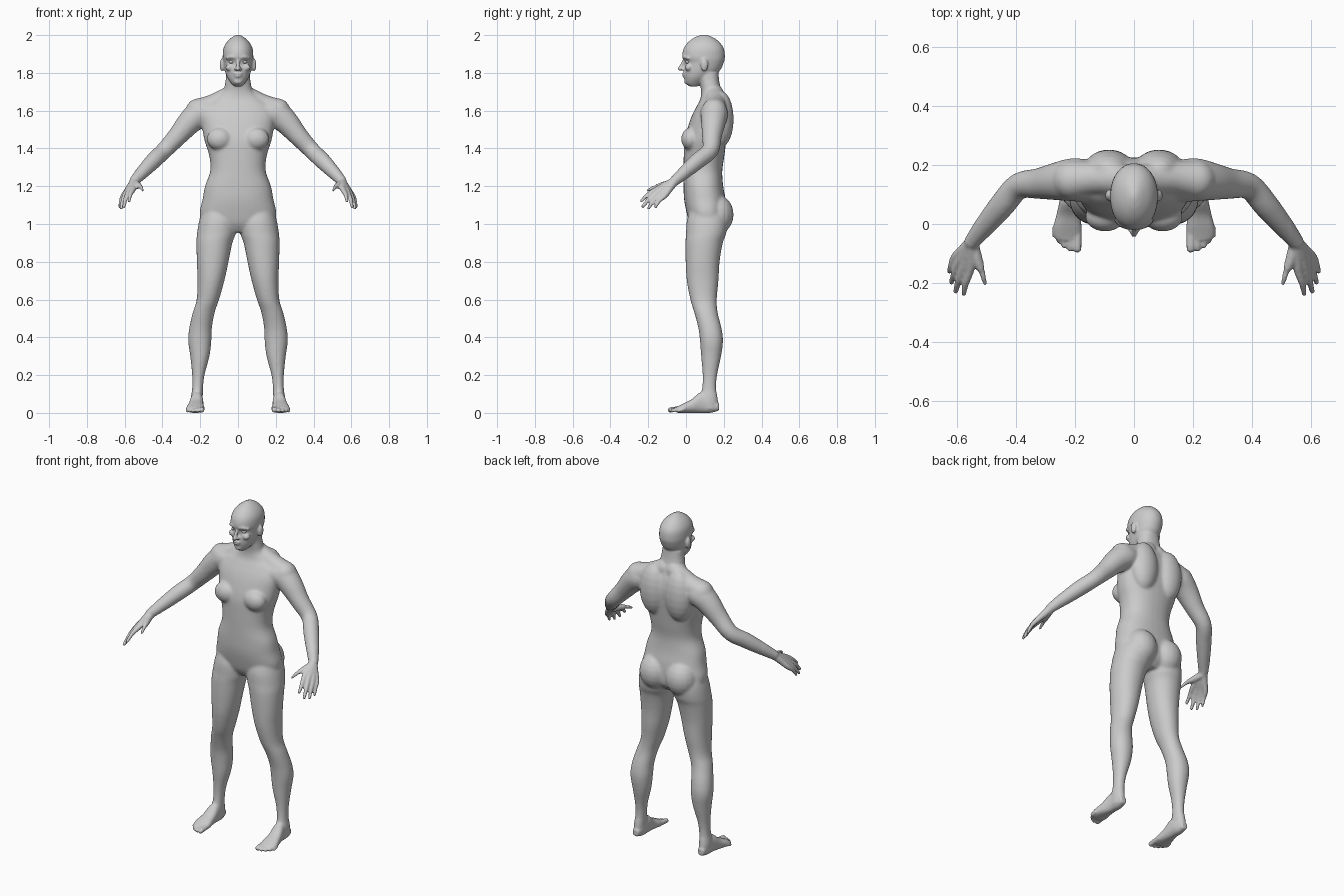
import bpy, bmesh, math
from mathutils import Vector

verts, faces = [], []


def spline(rows, steps=4):
    """Catmull-Rom interpolation through rows of numbers."""
    ext = [rows[0]] + list(rows) + [rows[-1]]
    out = []
    for a, b, c, d in zip(ext, ext[1:], ext[2:], ext[3:]):
        for k in range(steps):
            t = k / steps
            out.append([0.5 * (2 * q + (r - p) * t + (2 * p - 5 * q + 4 * r - s) * t * t
                               + (3 * q - p - 3 * r + s) * t ** 3)
                        for p, q, r, s in zip(a, b, c, d)])
    out.append(list(rows[-1]))
    return out


def skin(rings):
    """Close a stack of point rings into a solid."""
    base, n = len(verts), len(rings[0])
    for ring in rings:
        verts.extend(tuple(p) for p in ring)
    for r in range(len(rings) - 1):
        o = base + r * n
        faces.extend((o + i, o + (i + 1) % n, o + n + (i + 1) % n, o + n + i) for i in range(n))
    faces.append(tuple(range(base, base + n)))
    faces.append(tuple(range(len(verts) - n, len(verts))))


def loft(rows, axis='z', side=1, power=2.3, n=32):
    """Rows are (t, x0, x1, v0, v1); v is y for a z loft and z for a y loft."""
    rings = []
    for t, x0, x1, v0, v1 in spline(rows):
        ring = []
        for i in range(n):
            a = 2 * math.pi * i / n
            c, s = math.cos(a), math.sin(a)
            x = (x0 + x1) / 2 + (x1 - x0) / 2 * math.copysign(abs(c) ** (2 / power), c)
            v = (v0 + v1) / 2 + (v1 - v0) / 2 * math.copysign(abs(s) ** (2 / power), s)
            ring.append((side * x, v, t) if axis == 'z' else (side * x, t, v))
        rings.append(ring)
    skin(rings)


def blob(x, y, z, rx, ry, rz, n=18, m=11):
    rings = []
    for j in range(m):
        b = 0.12 + (math.pi - 0.24) * j / (m - 1)
        rings.append([(x + rx * math.sin(b) * math.cos(2 * math.pi * i / n),
                       y + ry * math.sin(b) * math.sin(2 * math.pi * i / n),
                       z + rz * math.cos(b)) for i in range(n)])
    skin(rings)


def tube(pts, side=1, n=18):
    """Round-ended tube along (x, y, z, radius) points."""
    p = [(Vector((side * q[0], q[1], q[2])), q[3]) for q in spline(pts)]
    rings = []
    for i, (c, r) in enumerate(p):
        d = (p[min(i + 1, len(p) - 1)][0] - p[max(i - 1, 0)][0]).normalized()
        u = d.cross(Vector((0.3 * side, 0.9, 0.3))).normalized()
        w = d.cross(u)
        rings.append([c + r * (math.cos(2 * math.pi * k / n) * u
                               + math.sin(2 * math.pi * k / n) * w) for k in range(n)])
    skin(rings)
    for c, r in (p[0], p[-1]):
        blob(*c, r, r, r)


def centred(rows):
    return [(z, -w, w, f, b) for z, w, f, b in rows]


# Torso and neck: z, half width, front y, back y
loft(centred([
    (0.955, .10, .05, .17), (1.0, .185, .02, .21), (1.06, .203, .003, .215),
    (1.13, .188, -.01, .21), (1.2, .175, -.013, .197), (1.28, .147, -.013, .192),
    (1.36, .152, -.012, .203), (1.44, .177, -.008, .213), (1.52, .192, .012, .222),
    (1.58, .20, .034, .224), (1.63, .175, .06, .215), (1.66, .13, .075, .205),
    (1.70, .082, .08, .19), (1.75, .067, .072, .177), (1.80, .062, .06, .172)]))

# Head: z, half width, front y, back y
loft(centred([
    (1.728, .02, .02, .06), (1.745, .036, -.002, .09), (1.775, .056, -.01, .13),
    (1.81, .069, -.012, .178), (1.855, .077, -.006, .2), (1.885, .081, -.02, .206),
    (1.93, .077, -.012, .2), (1.965, .058, .014, .175), (1.99, .03, .05, .14),
    (2.002, .008, .085, .105)]), power=2.1)

# Nose, lips and chin
tube([(0, -.008, 1.872, .008), (0, -.022, 1.843, .009), (0, -.032, 1.822, .012)])
blob(0, -.01, 1.795, .025, .011, .006)
blob(0, -.009, 1.783, .021, .011, .006)
blob(0, .003, 1.754, .022, .013, .014)

for s in (1, -1):
    # Face: nostril, brow, cheek, ear
    blob(s * .012, -.017, 1.82, .009, .011, .008)
    tube([(.014, -.012, 1.88, .007), (.036, -.008, 1.885, .008), (.06, .012, 1.877, .007)], s)
    blob(s * .045, .014, 1.828, .022, .02, .018)
    blob(s * .085, .097, 1.842, .012, .02, .034)

    # Chest, shoulder blade, buttock
    blob(s * .098, .024, 1.45, .068, .05, .06)
    blob(s * .085, .185, 1.555, .085, .068, .15)
    blob(s * .088, .163, 1.05, .092, .09, .105)

    # Shoulder slope and arm
    tube([(.03, .15, 1.685, .053), (.13, .155, 1.632, .056), (.21, .15, 1.597, .068)], s)
    tube([(.14, .14, 1.585, .07), (.20, .15, 1.583, .074), (.255, .145, 1.54, .066),
          (.32, .137, 1.465, .053), (.39, .128, 1.39, .045), (.445, .066, 1.337, .044),
          (.50, 0, 1.28, .037), (.548, -.06, 1.228, .027)], s)

    # Fingers with palm bones: knuckle, tip, tip radius
    wrist = Vector((.548, -.062, 1.225))
    for knuckle, tip, r in [
            ((.556, -.158, 1.182), (.577, -.237, 1.122), .0085),
            ((.578, -.152, 1.17), (.604, -.228, 1.093), .009),
            ((.595, -.135, 1.158), (.618, -.198, 1.084), .0085),
            ((.606, -.112, 1.15), (.626, -.162, 1.09), .008)]:
        k, t = Vector(knuckle), Vector(tip)
        mid = k.lerp(t, .5) + Vector((.003, -.003, .004))
        tube([(*wrist, .024), (*wrist.lerp(k, .55), .019), (*k, .015),
              (*mid, r + .003), (*t, r)], s, 12)
    tube([(.546, -.07, 1.215, .022), (.53, -.12, 1.205, .019),
          (.514, -.165, 1.195, .013), (.505, -.203, 1.178, .009)], s, 12)

    # Leg: z, inner x, outer x, front y, back y
    loft([(1.10, .03, .18, .03, .195), (1.02, .008, .205, .005, .22),
          (.95, .012, .217, 0, .213), (.9, .03, .22, -.003, .195),
          (.8, .05, .218, -.002, .178), (.7, .072, .214, .004, .172),
          (.6, .1, .219, .023, .163), (.53, .124, .24, .044, .168),
          (.45, .138, .258, .065, .188), (.38, .141, .264, .074, .196),
          (.3, .151, .253, .08, .186), (.2, .177, .243, .088, .165),
          (.13, .185, .243, .085, .16), (.07, .187, .25, .07, .168),
          (.02, .19, .247, .07, .172)], side=s, power=2.1)

    # Foot: y, inner x, outer x, bottom z, top z
    loft([(.174, .2, .238, .012, .05), (.13, .187, .247, 0, .09), (.08, .184, .252, 0, .11),
          (.03, .182, .263, 0, .072), (-.01, .177, .273, 0, .052),
          (-.04, .178, .272, 0, .037), (-.055, .186, .262, .004, .03)], 'y', s)
    # Toes
    for x0, x1, y, r in [(.193, .192, -.083, .0145), (.216, .216, -.083, .0105),
                         (.234, .237, -.073, .01), (.249, .254, -.058, .0095),
                         (.261, .268, -.039, .009)]:
        tube([(x0, -.01, .022, r + .002), (x1, y + .025, .019, r), (x1, y, r + .001, r)], s, 12)

# Join the parts with outward normals
mesh = bpy.data.meshes.new("body_parts")
mesh.from_pydata(verts, [], faces)
bm = bmesh.new()
bm.from_mesh(mesh)
bmesh.ops.recalc_face_normals(bm, faces=bm.faces[:])
bm.to_mesh(mesh)
bm.free()


def add_object(name, data):
    ob = bpy.data.objects.new(name, data)
    bpy.context.collection.objects.link(ob)
    return ob


# Fuse them into one continuous skin
parts = add_object("body_parts", mesh)
remesh = parts.modifiers.new("fuse", 'REMESH')
remesh.mode = 'VOXEL'
remesh.voxel_size = 0.006
deps = bpy.context.evaluated_depsgraph_get()
skin_mesh = bpy.data.meshes.new_from_object(parts.evaluated_get(deps))
bpy.data.objects.remove(parts)

# Soften: lightly everywhere, more on the trunk and limbs
skin_mesh.shade_smooth()
body = add_object("body", skin_mesh)
group = body.vertex_groups.new(name="trunk")
group.add([v.index for v in skin_mesh.vertices
           if .11 < v.co.z < 1.72 and abs(v.co.x) < .53], 1, 'REPLACE')
for name, count, where in (("soften", 2, ""), ("soften_trunk", 16, "trunk")):
    smooth = body.modifiers.new(name, 'SMOOTH')
    smooth.factor = .5
    smooth.iterations = count
    smooth.vertex_group = where

# Eyes
for s in (1, -1):
    bpy.ops.mesh.primitive_uv_sphere_add(segments=24, ring_count=16, radius=.013,
                                         location=(s * .034, .009, 1.858))
    eye = bpy.context.object
    eye.name = "eye"
    eye.scale = (1.15, 1, .7)
    eye.data.shade_smooth()
